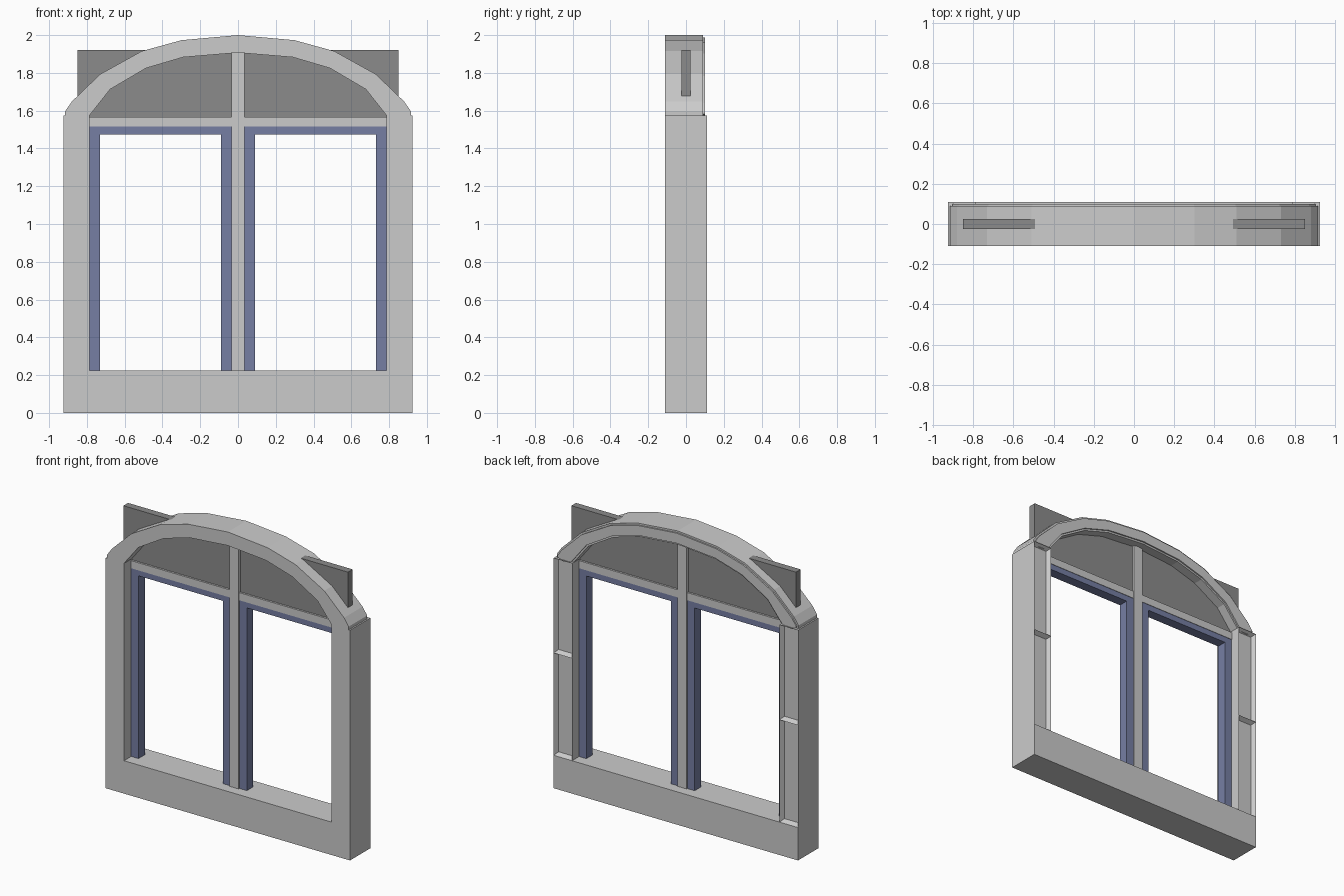
import bpy, bmesh

if "Cube" in bpy.data.objects:
    bpy.data.objects.remove(bpy.data.objects["Cube"])


def material(name, rgb):
    m = bpy.data.materials.new(name)
    m.diffuse_color = (*rgb, 1)
    m.use_nodes = True
    m.node_tree.nodes["Principled BSDF"].inputs["Base Color"].default_value = m.diffuse_color
    return m


def finish(bm, name, mat=None, mirror=False):
    bmesh.ops.recalc_face_normals(bm, faces=bm.faces)
    me = bpy.data.meshes.new(name)
    bm.to_mesh(me)
    bm.free()
    ob = bpy.data.objects.new(name, me)
    bpy.context.collection.objects.link(ob)
    if mat:
        me.materials.append(mat)
    if mirror:
        ob.modifiers.new("mirror", 'MIRROR').use_clip = True
    return ob


def extrude_profile(pts, y0, y1):
    """Closed x/z outline pushed from y0 (front) to y1 (back)."""
    bm = bmesh.new()
    face = bm.faces.new([bm.verts.new((x, y0, z)) for x, z in pts])
    ext = bmesh.ops.extrude_face_region(bm, geom=[face])["geom"]
    verts = [e for e in ext if isinstance(e, bmesh.types.BMVert)]
    bmesh.ops.translate(bm, verts=verts, vec=(0, y1 - y0, 0))
    bmesh.ops.recalc_face_normals(bm, faces=bm.faces)
    return bm


def box(x0, x1, y0, y1, z0, z1):
    return extrude_profile([(x0, z0), (x1, z0), (x1, z1), (x0, z1)], y0, y1)


def back_faces(bm):
    return [f for f in bm.faces if f.normal.y > 0.9]


dark = material("dark_panel", (0.26, 0.26, 0.26))
blue = material("blue_frame", (0.18, 0.21, 0.37))

# Sill
finish(box(-0.925, 0.925, -0.11, 0.11, 0, 0.225), "sill")

# Side posts with two sunken panels on the back
bm = box(0.785, 0.925, -0.11, 0.11, 0.225, 1.575)
bmesh.ops.bisect_plane(bm, geom=bm.verts[:] + bm.edges[:] + bm.faces[:],
                       plane_co=(0, 0, 0.925), plane_no=(0, 0, 1))
bm.normal_update()
bmesh.ops.inset_individual(bm, faces=back_faces(bm), thickness=0.024, depth=-0.03)
finish(bm, "side_posts", mirror=True)

# Faceted arch with a slightly raised band on the back
outer = [(0.30, 1.973), (0.51, 1.915), (0.73, 1.793), (0.88, 1.648),
         (0.915, 1.597), (0.915, 1.573), (0.868, 1.56)]
inner = [(0.794, 1.565), (0.677, 1.713), (0.487, 1.825), (0.29, 1.883)]
half = outer + inner
outline = ([(0, 2.0)] + half + [(0, 1.907)] + [(-x, z) for x, z in reversed(half)])
bm = extrude_profile(outline, -0.11, 0.09)
back = back_faces(bm)
bmesh.ops.inset_region(bm, faces=back, thickness=0.012, use_even_offset=True)
ext = bmesh.ops.extrude_face_region(bm, geom=back)["geom"]
bmesh.ops.translate(bm, verts=[e for e in ext if isinstance(e, bmesh.types.BMVert)],
                    vec=(0, 0.01, 0))
bmesh.ops.delete(bm, geom=[f for f in back if f.is_valid], context='FACES_ONLY')
finish(bm, "arch")

# Crossbar and centre mullion
finish(box(-0.785, 0.785, -0.038, 0.038, 1.515, 1.567), "crossbar")
finish(box(-0.035, 0.035, -0.042, 0.042, 0.225, 1.915), "centre_mullion")

# Dark panel behind the arch, its corners showing outside
finish(box(-0.85, 0.85, -0.025, 0.025, 1.54, 1.92), "arch_panel", dark)

# Blue casement frames, open at the bottom
frame = [(0.035, 0.225), (0.09, 0.225), (0.09, 1.475), (0.73, 1.475),
         (0.73, 0.225), (0.785, 0.225), (0.785, 1.515), (0.035, 1.515)]
finish(extrude_profile(frame, -0.033, 0.035), "casement_frames", blue, mirror=True)
